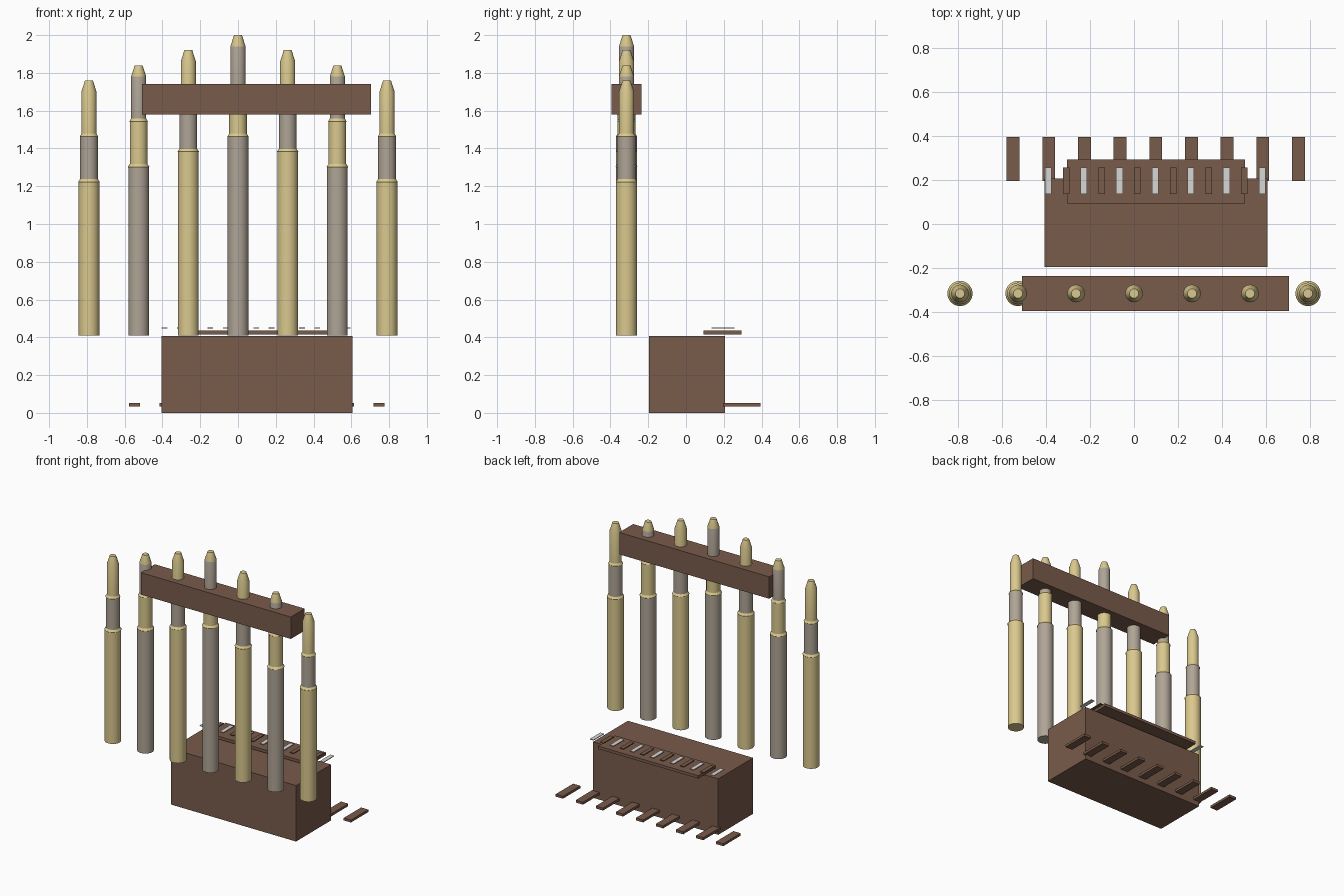
import bpy, bmesh, math

if "Cube" in bpy.data.objects:
    bpy.data.objects.remove(bpy.data.objects["Cube"], do_unlink=True)


def material(name, rgb):
    m = bpy.data.materials.new(name)
    m.use_nodes = True
    m.diffuse_color = (*rgb, 1)
    m.node_tree.nodes["Principled BSDF"].inputs["Base Color"].default_value = (*rgb, 1)
    return m


WOOD = material("brown wood", (0.19, 0.105, 0.07))
GOLD = material("pale gold", (0.70, 0.58, 0.27))
PEWTER = material("warm pewter", (0.43, 0.375, 0.305))
IVORY = material("ivory white", (0.68, 0.68, 0.67))


def link(name, bm, mats):
    mesh = bpy.data.meshes.new(name)
    bm.to_mesh(mesh)
    bm.free()
    for m in mats:
        mesh.materials.append(m)
    obj = bpy.data.objects.new(name, mesh)
    bpy.context.collection.objects.link(obj)
    return obj


def box(name, xs, ys, zs, mat):
    bm = bmesh.new()
    bmesh.ops.create_cube(bm, size=1)
    for v in bm.verts:
        v.co = [(a + b) / 2 + c * (b - a) for c, (a, b) in zip(v.co, (xs, ys, zs))]
    return link(name, bm, [mat])


def row(name, first, step, count, width, ys, zs, mat):
    for i in range(count):
        x = first + step * i
        box(f"{name}_{i + 1}", (x - width / 2, x + width / 2), ys, zs, mat)


def pipe(name, x, drop, odd, sides=32):
    """Stepped tube: three sections, two collars and a tapered tip."""
    foot, low, mid, top = 0.41, 1.46 - drop, 1.70 - drop, 2.0 - drop
    tube, other = (0, 1) if odd else (1, 0)
    # radius, height, colour of the band that ends here
    profile = [(0.055, foot, 0), (0.055, low, tube), (0.057, low + 0.003, 0),
               (0.047, low + 0.018, 0), (0.047, mid, other), (0.049, mid + 0.003, 0),
               (0.04, mid + 0.018, 0), (0.04, top - 0.06, tube), (0.021, top, 0)]
    bm = bmesh.new()
    rings = []
    for r, z, _ in profile:
        rings.append([bm.verts.new((x + r * math.cos(a), -0.315 + r * math.sin(a), z))
                      for a in (math.tau * k / sides for k in range(sides))])
    for lower, upper, (_, _, colour) in zip(rings, rings[1:], profile[1:]):
        for k in range(sides):
            n = (k + 1) % sides
            bm.faces.new((lower[k], lower[n], upper[n], upper[k])).material_index = colour
    bm.faces.new(rings[0][::-1]).material_index = tube
    bm.faces.new(rings[-1])
    obj = link(name, bm, [GOLD, PEWTER])
    bpy.ops.object.select_all(action="DESELECT")
    obj.select_set(True)
    bpy.context.view_layer.objects.active = obj
    bpy.ops.object.shade_smooth_by_angle(angle=math.radians(20))


# Pipes, tallest in the middle, alternating colours
for i in range(-3, 4):
    pipe(f"pipe_{i + 4}", 0.263 * i, 0.08 * abs(i), abs(i) % 2 == 1)

# Wooden case and the rail that holds the pipes
box("case", (-0.405, 0.605), (-0.195, 0.207), (0, 0.408), WOOD)
box("pipe_rail", (-0.507, 0.703), (-0.395, -0.235), (1.58, 1.74), WOOD)

# Keyboard with pale and dark keys
box("keyboard", (-0.304, 0.504), (0.093, 0.293), (0.416, 0.437), WOOD)
row("pale_key", -0.389, 0.1617, 7, 0.03, (0.136, 0.256), (0.446, 0.451), IVORY)
row("dark_key", -0.308, 0.1617, 6, 0.03, (0.136, 0.256), (0.446, 0.451), WOOD)

# Foot pedals
row("pedal", -0.548, 0.1617, 9, 0.058, (0.195, 0.395), (0.035, 0.053), WOOD)
